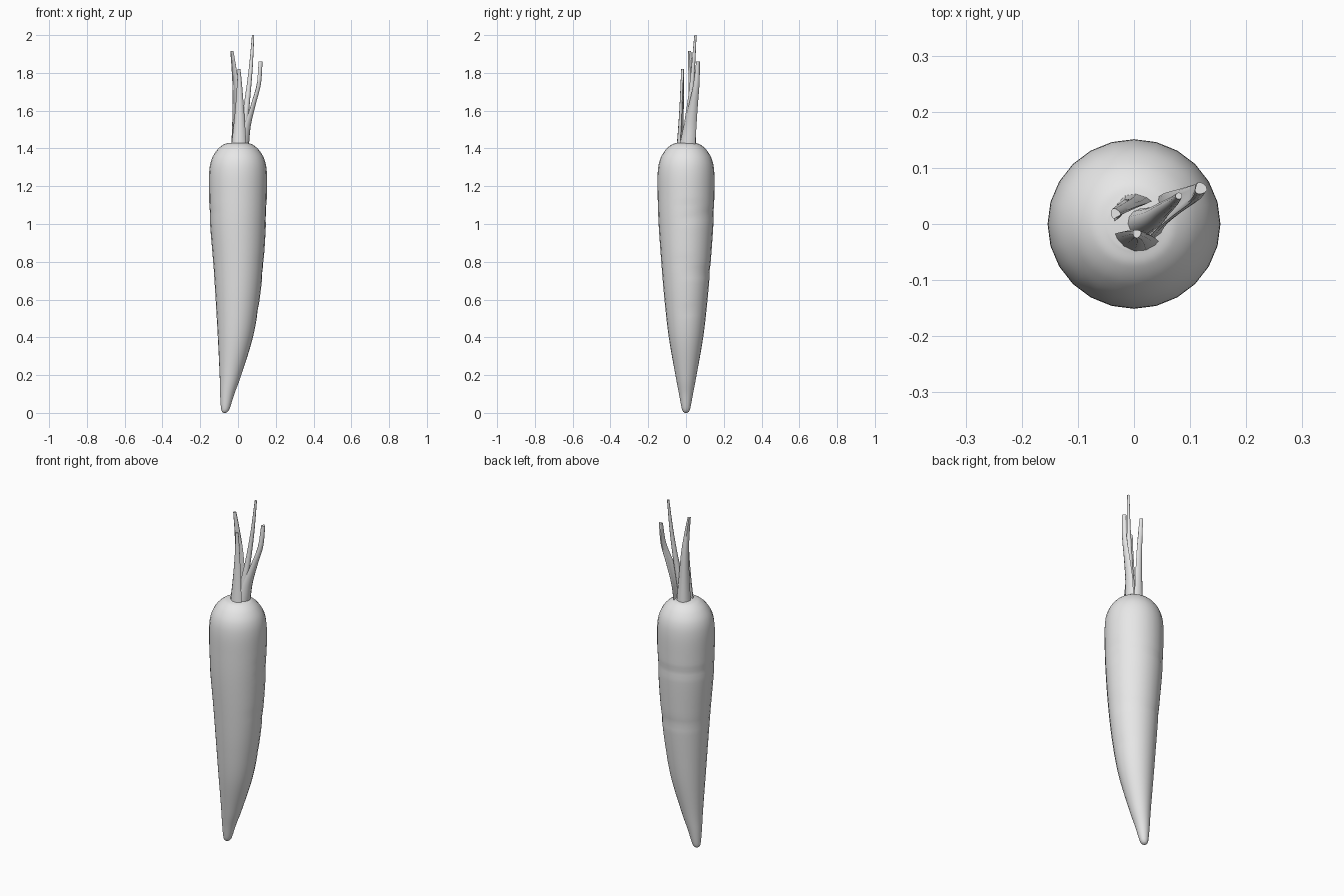
import bpy, math
from mathutils import Vector

cube = bpy.data.objects.get("Cube")
if cube:
    bpy.data.objects.remove(cube, do_unlink=True)

grey = bpy.data.materials.new("light_grey")
grey.use_nodes = True
grey.diffuse_color = (0.8, 0.8, 0.8, 1)
grey.node_tree.nodes["Principled BSDF"].inputs["Base Color"].default_value = (0.8, 0.8, 0.8, 1)


def spline(keys, steps):
    """Catmull-Rom samples through the key tuples."""
    pts = [Vector(k) for k in keys]
    pts = [2 * pts[0] - pts[1]] + pts + [2 * pts[-1] - pts[-2]]
    out = []
    for a, b, c, d in zip(pts, pts[1:], pts[2:], pts[3:]):
        for i in range(steps):
            t = i / steps
            out.append(0.5 * (2 * b + (c - a) * t + (2 * a - 5 * b + 4 * c - d) * t**2
                              + (3 * b - a - 3 * c + d) * t**3))
    return out + [pts[-2]]


def loft(name, rings):
    """Skin a stack of equal rings and cap both ends."""
    n = len(rings[0])
    verts = [p for ring in rings for p in ring]
    faces = [(r * n + i, r * n + (i + 1) % n, (r + 1) * n + (i + 1) % n, (r + 1) * n + i)
             for r in range(len(rings) - 1) for i in range(n)]
    faces += [tuple(reversed(range(n))), tuple(range(len(verts) - n, len(verts)))]
    mesh = bpy.data.meshes.new(name)
    mesh.from_pydata(verts, [], faces)
    mesh.materials.append(grey)
    obj = bpy.data.objects.new(name, mesh)
    bpy.context.collection.objects.link(obj)
    bpy.ops.object.select_all(action="DESELECT")
    obj.select_set(True)
    bpy.context.view_layer.objects.active = obj
    bpy.ops.object.shade_smooth_by_angle(angle=math.radians(50))
    return obj


# Root: centre x, height, radius, bending sideways towards the tip
profile = [(-0.07, 0, 0.006), (-0.069, 0.008, 0.016), (-0.066, 0.03, 0.024), (-0.057, 0.1, 0.037),
           (-0.04, 0.2, 0.056), (-0.014, 0.4, 0.091), (-0.002, 0.6, 0.114), (0.002, 0.8, 0.131),
           (0, 1.0, 0.145), (0, 1.15, 0.15), (0, 1.27, 0.15), (0, 1.34, 0.138),
           (0, 1.39, 0.11), (0, 1.42, 0.076), (0, 1.43, 0.045)]
# Shallow grooves: height, direction they face
grooves = [(1.1, -1.2), (1.03, -0.9), (1.06, 1.8), (0.8, -1.6), (0.75, 1.2), (0.54, -1.3)]
SIDES = 24
rings = []
for cx, z, r in spline(profile, 7):
    ring = []
    for i in range(SIDES):
        a = math.tau * i / SIDES
        dent = sum(0.004 * max(0, math.cos((a - d) / 1.5)) * math.exp(-((z - h) / 0.02) ** 2)
                   for h, d in grooves)
        ring.append((cx + (r * 1.02 - dent) * math.cos(a), (r - dent) * math.sin(a), max(z, 0)))
    rings.append(ring)
loft("carrot_root", rings)


def stem(name, facing, bow, keys):
    """Tapering stalk with a channelled section; keys are x, y, z, width, thickness."""
    out = Vector((math.cos(facing), math.sin(facing), 0))
    side = Vector((-out.y, out.x, 0))
    rings = []
    for x, y, z, w, th in spline(keys, 5):
        ring = []
        for i in range(12):
            a = -math.tau * i / 12
            c, s = math.cos(a), math.sin(a)
            ring.append(Vector((x, y, z)) + side * (c * w / 2) + out * (s * th / 2 - bow * w * c * c))
        rings.append(ring)
    loft(name, rings)


# Stalks cut off at different heights
stem("left_tall_stalk", math.radians(35), 0, [
    (0.012, 0.002, 1.42, 0.05, 0.05), (0.035, 0.012, 1.55, 0.038, 0.038),
    (0.052, 0.026, 1.68, 0.028, 0.028), (0.068, 0.038, 1.83, 0.02, 0.02),
    (0.08, 0.05, 2.0, 0.012, 0.012)])
stem("outer_left_stalk", math.radians(-15), 0.2, [
    (0.05, 0.004, 1.42, 0.085, 0.016), (0.06, 0.018, 1.52, 0.07, 0.016),
    (0.085, 0.036, 1.63, 0.05, 0.017), (0.112, 0.053, 1.74, 0.034, 0.019),
    (0.12, 0.063, 1.86, 0.021, 0.021)])
stem("back_right_stalk", math.radians(118), 0.3, [
    (-0.012, 0.043, 1.42, 0.076, 0.018), (-0.012, 0.038, 1.55, 0.058, 0.018),
    (-0.015, 0.034, 1.7, 0.042, 0.018), (-0.024, 0.027, 1.82, 0.028, 0.018),
    (-0.034, 0.02, 1.915, 0.017, 0.017)])
stem("front_stalk", math.radians(-100), 0.2, [
    (0.002, -0.04, 1.42, 0.08, 0.018), (0.005, -0.032, 1.52, 0.062, 0.018),
    (0.007, -0.025, 1.64, 0.042, 0.017), (0.007, -0.021, 1.74, 0.027, 0.016),
    (0.005, -0.018, 1.82, 0.015, 0.015)])
